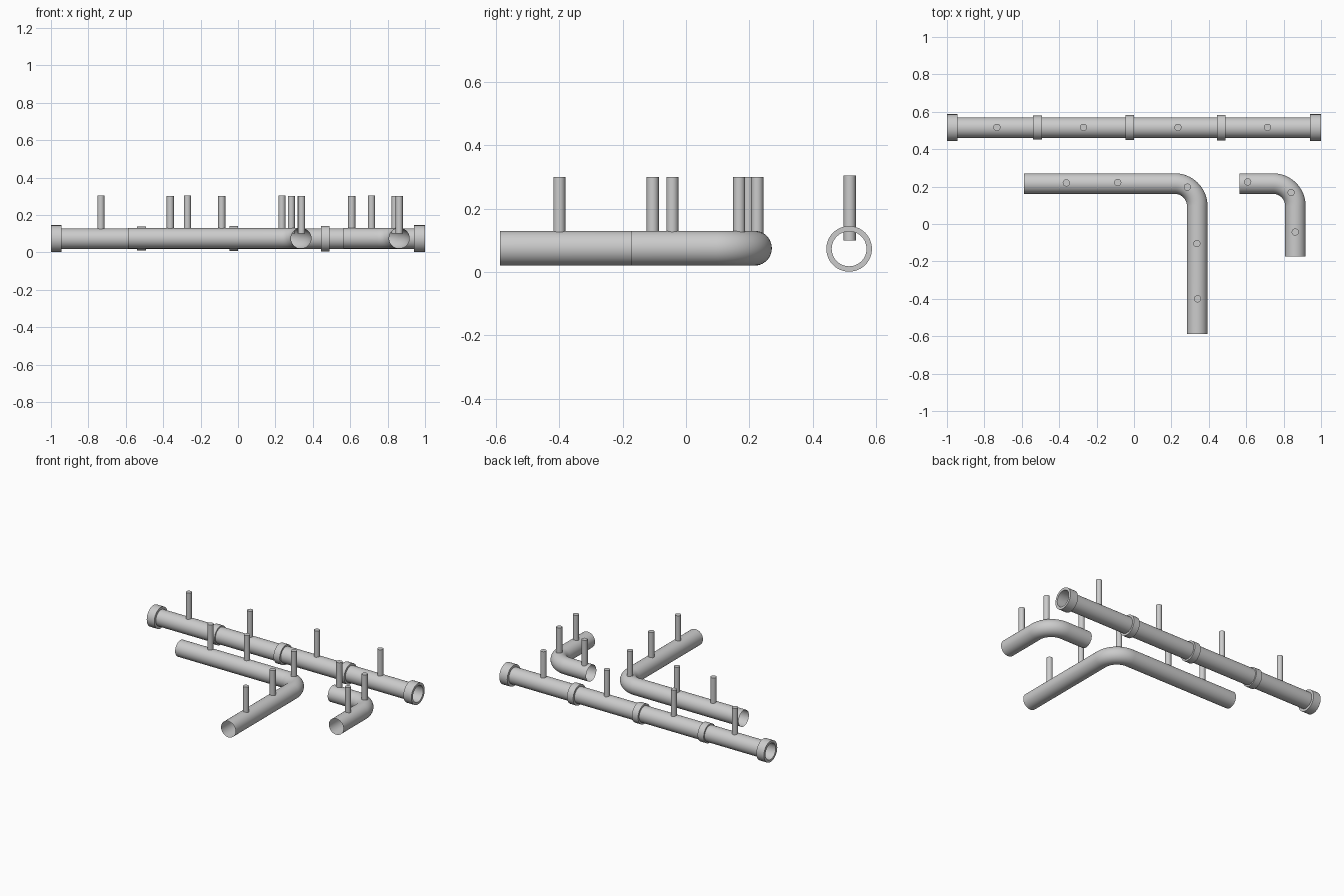
import bpy, bmesh, math
from mathutils import Vector

if "Cube" in bpy.data.objects:
    bpy.data.objects.remove(bpy.data.objects["Cube"])

SIDES = 48
R = 0.055       # pipe radius
BEND = 0.12     # centre-line bend radius
Z = 0.075       # pipe axis height


def sweep(name, stations, closed=False):
    """Skin circles given as (point, heading angle, radius); closed joins last to first."""
    bm = bmesh.new()
    rings = []
    for p, a, r in stations:
        side = Vector((-math.sin(a), math.cos(a), 0))
        up = Vector((0, 0, 1))
        ring = []
        for i in range(SIDES):
            t = 2 * math.pi * i / SIDES
            ring.append(bm.verts.new(Vector(p) + r * (math.cos(t) * side + math.sin(t) * up)))
        rings.append(ring)
    pairs = list(zip(rings, rings[1:]))
    if closed:
        pairs.append((rings[-1], rings[0]))
    for a, b in pairs:
        for i in range(SIDES):
            j = (i + 1) % SIDES
            bm.faces.new((a[i], a[j], b[j], b[i]))
    bmesh.ops.recalc_face_normals(bm, faces=bm.faces)
    # open tubes: make sure the faces point away from the axis
    if not closed:
        f = next(iter(bm.faces))
        if f.normal.dot(f.calc_center_median() - Vector(stations[0][0])) < 0:
            bmesh.ops.reverse_faces(bm, faces=bm.faces[:])
    finish(name, bm)


def finish(name, bm):
    me = bpy.data.meshes.new(name)
    bm.to_mesh(me)
    bm.free()
    ob = bpy.data.objects.new(name, me)
    bpy.context.collection.objects.link(ob)
    bpy.ops.object.select_all(action='DESELECT')
    ob.select_set(True)
    bpy.context.view_layer.objects.active = ob
    bpy.ops.object.shade_smooth_by_angle(angle=math.radians(35))


def collar(name, x0, x1, y, z, outer):
    """Hollow ring around the straight pipe."""
    prof = [(x0, R), (x0, outer), (x1, outer), (x1, R)]
    sweep(name, [((x, y, z), 0, r) for x, r in prof], closed=True)


def elbow(name, x0, x1, y0, y1):
    """Open pipe running +x along y1, then turning to -y along x1."""
    st = [((x0, y1, Z), 0, R)]
    n = 16
    for i in range(n + 1):
        a = math.pi / 2 * i / n
        st.append(((x1 - BEND + BEND * math.sin(a), y1 - BEND + BEND * math.cos(a), Z), -a, R))
    st.append(((x1, y0, Z), -math.pi / 2, R))
    sweep(name, st)


def studs(name, places, top, bottom=0.10, r=0.019):
    """Upright round pegs on top of a pipe."""
    for k, (x, y) in enumerate(places):
        bm = bmesh.new()
        bmesh.ops.create_cone(bm, cap_ends=True, segments=32, radius1=r, radius2=r,
                              depth=top - bottom)
        bmesh.ops.translate(bm, verts=bm.verts, vec=(x, y, (top + bottom) / 2))
        finish(f"{name}_{k + 1}", bm)


# straight pipe with end flanges and joint rings
YS, ZS = 0.515, 0.073
sweep("straight_pipe", [((-1, YS, ZS), 0, R), ((1, YS, ZS), 0, R)])
collar("end_flange_left", -1, -0.943, YS, ZS, 0.072)
collar("end_flange_right", 0.94, 1, YS, ZS, 0.072)
for k, (x, r) in enumerate([(-0.516, 0.064), (-0.022, 0.067), (0.467, 0.069)]):
    collar(f"joint_ring_{k + 1}", x - 0.023, x + 0.023, YS, ZS, r)
studs("straight_stud", [(x, YS + 0.002) for x in (-0.733, -0.27, 0.235, 0.714)], 0.305)

# long elbow pipe
elbow("long_elbow_pipe", -0.588, 0.338, -0.587, 0.216)
studs("long_elbow_stud", [(-0.362, 0.22), (-0.087, 0.222), (0.285, 0.197),
                          (0.336, -0.105), (0.34, -0.4)], 0.30)

# short elbow pipe
elbow("short_elbow_pipe", 0.565, 0.863, -0.173, 0.216)
studs("short_elbow_stud", [(0.608, 0.225), (0.84, 0.168), (0.862, -0.043)], 0.30)
